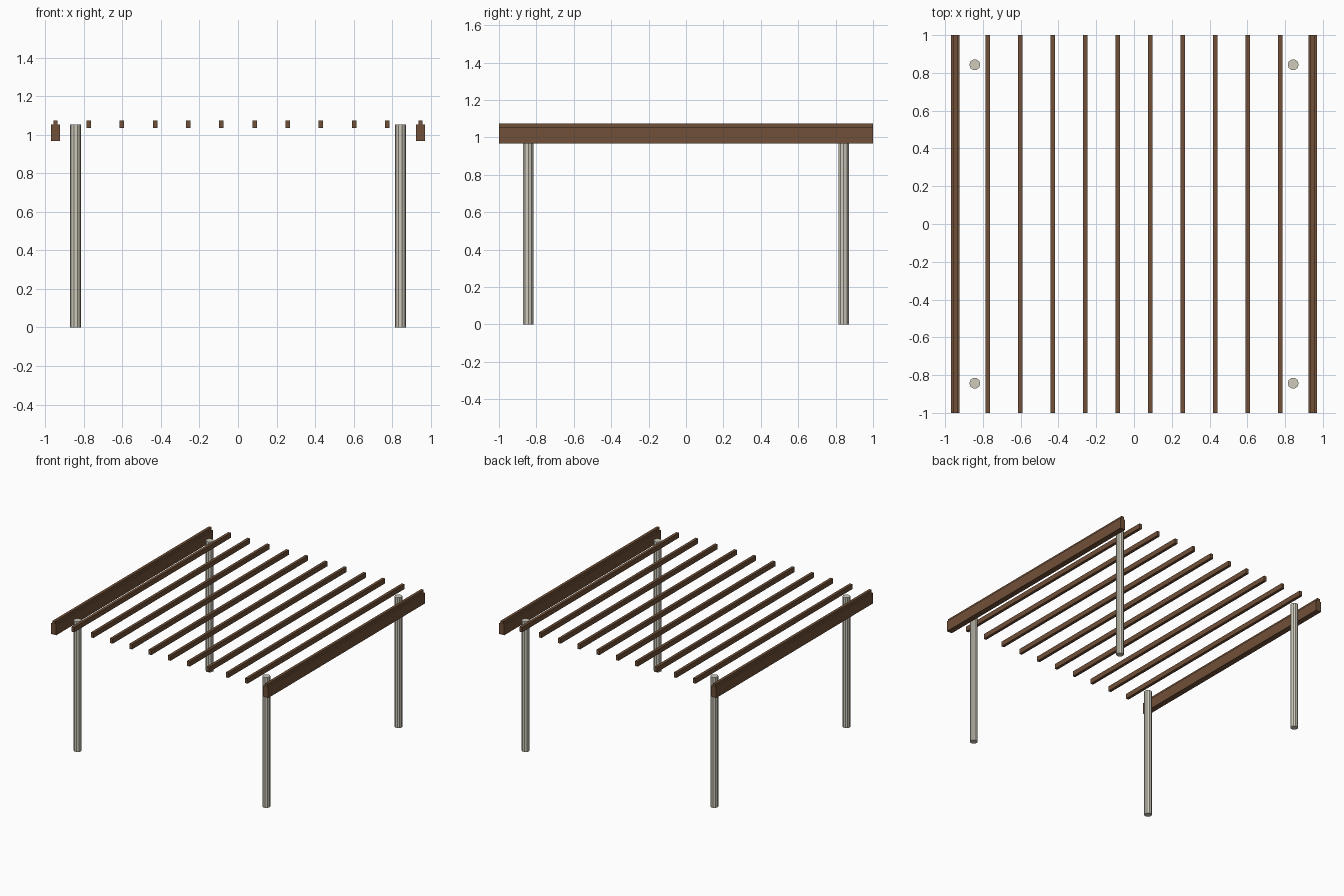
import bpy, math

if "Cube" in bpy.data.objects:
    bpy.data.objects.remove(bpy.data.objects["Cube"])

def material(name, rgb):
    m = bpy.data.materials.new(name)
    m.diffuse_color = (*rgb, 1)
    m.use_nodes = True
    m.node_tree.nodes["Principled BSDF"].inputs["Base Color"].default_value = m.diffuse_color
    return m

wood = material("brown_wood", (0.16, 0.08, 0.04))
pale = material("pale_post", (0.62, 0.59, 0.50))

def box(name, x, width, z0, z1):
    # full-length timber running front to back
    bpy.ops.mesh.primitive_cube_add(size=1, location=(x, 0, (z0 + z1) / 2))
    o = bpy.context.object
    o.name = name
    o.scale = (width, 2, z1 - z0)
    bpy.ops.object.transform_apply(location=False, rotation=False, scale=True)
    o.data.materials.append(wood)

# four round corner posts
POST_H = 1.053
for sx, side in ((-1, "left"), (1, "right")):
    for sy, end in ((-1, "front"), (1, "back")):
        bpy.ops.mesh.primitive_cylinder_add(vertices=10, radius=0.029, depth=POST_H,
            location=(sx * 0.843, sy * 0.843, POST_H / 2), rotation=(0, 0, math.pi / 2))
        o = bpy.context.object
        o.name = f"{end}_{side}_post"
        o.data.materials.append(pale)
    # side beam outside the posts
    box(f"{side}_beam", sx * 0.947, 0.046, 0.968, 1.053)

# twelve evenly spaced rafters, the outer two sunk into the beams
COUNT = 12
for i in range(COUNT):
    x = -0.947 + i * 2 * 0.947 / (COUNT - 1)
    box(f"rafter_{i + 1}", x, 0.023, 1.035, 1.075)
